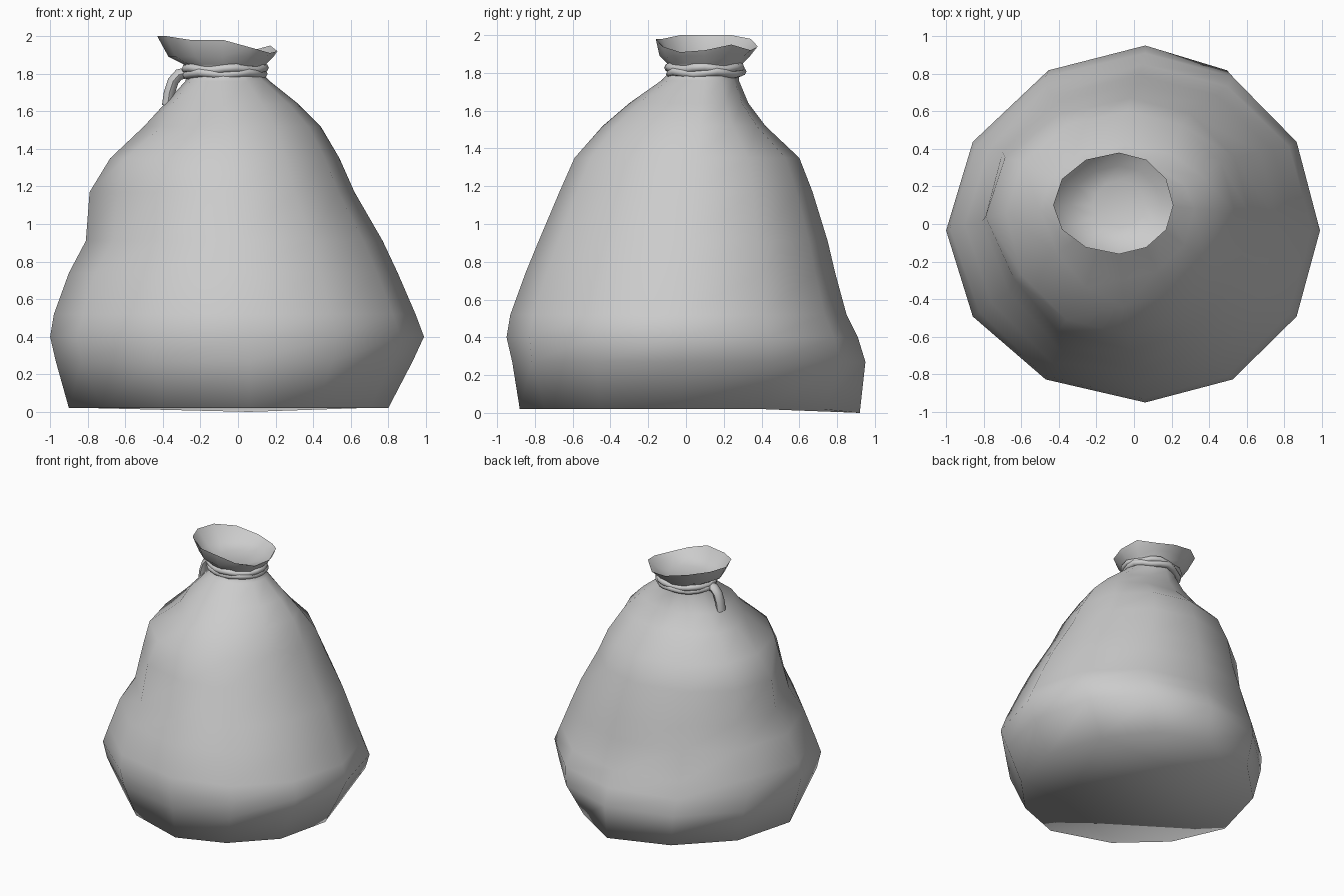
import bpy, bmesh, math

if "Cube" in bpy.data.objects:
    bpy.data.objects.remove(bpy.data.objects["Cube"])

N = 12
ANGLES = [math.tau * i / N for i in range(N)]


def make_object(name, bm, sharp=50):
    bmesh.ops.recalc_face_normals(bm, faces=bm.faces)
    mesh = bpy.data.meshes.new(name)
    bm.to_mesh(mesh)
    bm.free()
    ob = bpy.data.objects.new(name, mesh)
    bpy.context.collection.objects.link(ob)
    bpy.ops.object.select_all(action='DESELECT')
    ob.select_set(True)
    bpy.context.view_layer.objects.active = ob
    bpy.ops.object.shade_smooth_by_angle(angle=math.radians(sharp))
    return ob


# lopsided ring: each quadrant has its own radii around a drifting centre
def ring(bm, left, right, front, back, z, push=None, heights=None):
    t = max(0, min(1, (z - .4) / 1.4))
    cx, cy = .06 - .14 * t, -.035 + .135 * t
    verts = []
    for i, a in enumerate(ANGLES):
        k = 1 + (push or {}).get(i, 0)
        c, s = math.cos(a), math.sin(a)
        rx = right - cx if c > 0 else cx - left
        ry = back - cy if s > 0 else cy - front
        verts.append(bm.verts.new((cx + rx * k * c, cy + ry * k * s,
                                   heights[i] if heights else z)))
    return verts


def loft(bm, rings, closed=False):
    pairs = list(zip(rings, rings[1:]))
    if closed:
        pairs.append((rings[-1], rings[0]))
    for a, b in pairs:
        n = len(a)
        for i in range(n):
            j = (i + 1) % n
            bm.faces.new((a[i], a[j], b[j], b[i]))


# sack: left, right, front, back, height, local folds
profile = [
    (-.90, .80, -.88, .92, .02, {1: -.08, 2: -.08, 7: -.06, 8: -.05, 10: -.03}),
    (-.97, .93, -.92, .95, .27, {10: .02}),
    (-1.0, .99, -.95, .91, .40, None),
    (-.98, .945, -.93, .85, .52, {7: -.02}),
    (-.90, .85, -.85, .79, .74, {7: -.02}),
    (-.81, .77, -.78, .75, .91, {7: -.05, 8: -.01}),
    (-.79, .62, -.67, .67, 1.17, {7: -.07}),
    (-.68, .54, -.59, .60, 1.35, {7: .01, 8: .01}),
    (-.50, .44, -.44, .42, 1.52, {7: -.09, 8: -.08}),
    (-.39, .32, -.30, .33, 1.64, None),
    (-.28, .17, -.13, .28, 1.76, None),
    (-.27, .12, -.08, .28, 1.81, None),
    (-.29, .15, -.10, .30, 1.85, None),
    (-.37, .19, -.14, .34, 1.89, None),
]
rim = [1.92, 1.95, 1.92, 1.94, 1.98, 2.0, 2.0, 2.0, 1.98, 1.98, 1.94, 1.91]
base = [.02] * N
base[3] = 0
bm = bmesh.new()
rings = [ring(bm, *p, heights=base if k == 0 else None)
         for k, p in enumerate(profile)]
rings.append(ring(bm, -.43, .21, -.16, .38, 2, heights=rim))
# gathered mouth, dipping inside the rim
rings.append(ring(bm, -.34, .14, -.10, .31, 1.89))
rings.append(ring(bm, -.22, .06, -.02, .23, 1.86))
loft(bm, rings)
bm.faces.new(rings[0])
bm.faces.new(rings[-1])
make_object("sack", bm, 115)


# cord wound twice around the neck
def cord(name, z, phase):
    bm = bmesh.new()
    loops = []
    for i in range(20):
        a = math.tau * i / 20
        wob = .007 * math.sin(5 * a + phase)
        loop = []
        for j in range(8):
            b = math.tau * j / 8
            r = .028 * math.cos(b) + wob
            loop.append(bm.verts.new((-.075 + (.205 + r) * math.cos(a),
                                      .10 + (.185 + r) * math.sin(a),
                                      z + wob + .024 * math.sin(b))))
        loops.append(loop)
    loft(bm, loops, True)
    make_object(name, bm, 80)


cord("lower_cord", 1.80, 0)
cord("upper_cord", 1.825, 2)

# loose cord end hanging at the left of the neck
bm = bmesh.new()
path = [(-.25, 1.81), (-.315, 1.795), (-.345, 1.76), (-.365, 1.70), (-.375, 1.63)]
loops = []
for k, (x, z) in enumerate(path):
    p, q = path[max(k - 1, 0)], path[min(k + 1, len(path) - 1)]
    dx, dz = q[0] - p[0], q[1] - p[1]
    d = math.hypot(dx, dz)
    loop = []
    for j in range(8):
        b = math.tau * j / 8
        r = .03 * math.cos(b)
        loop.append(bm.verts.new((x - dz / d * r, .09 + .042 * math.sin(b),
                                  z + dx / d * r)))
    loops.append(loop)
loft(bm, loops)
bm.faces.new(loops[0])
bm.faces.new(loops[-1])
make_object("cord_end", bm)
